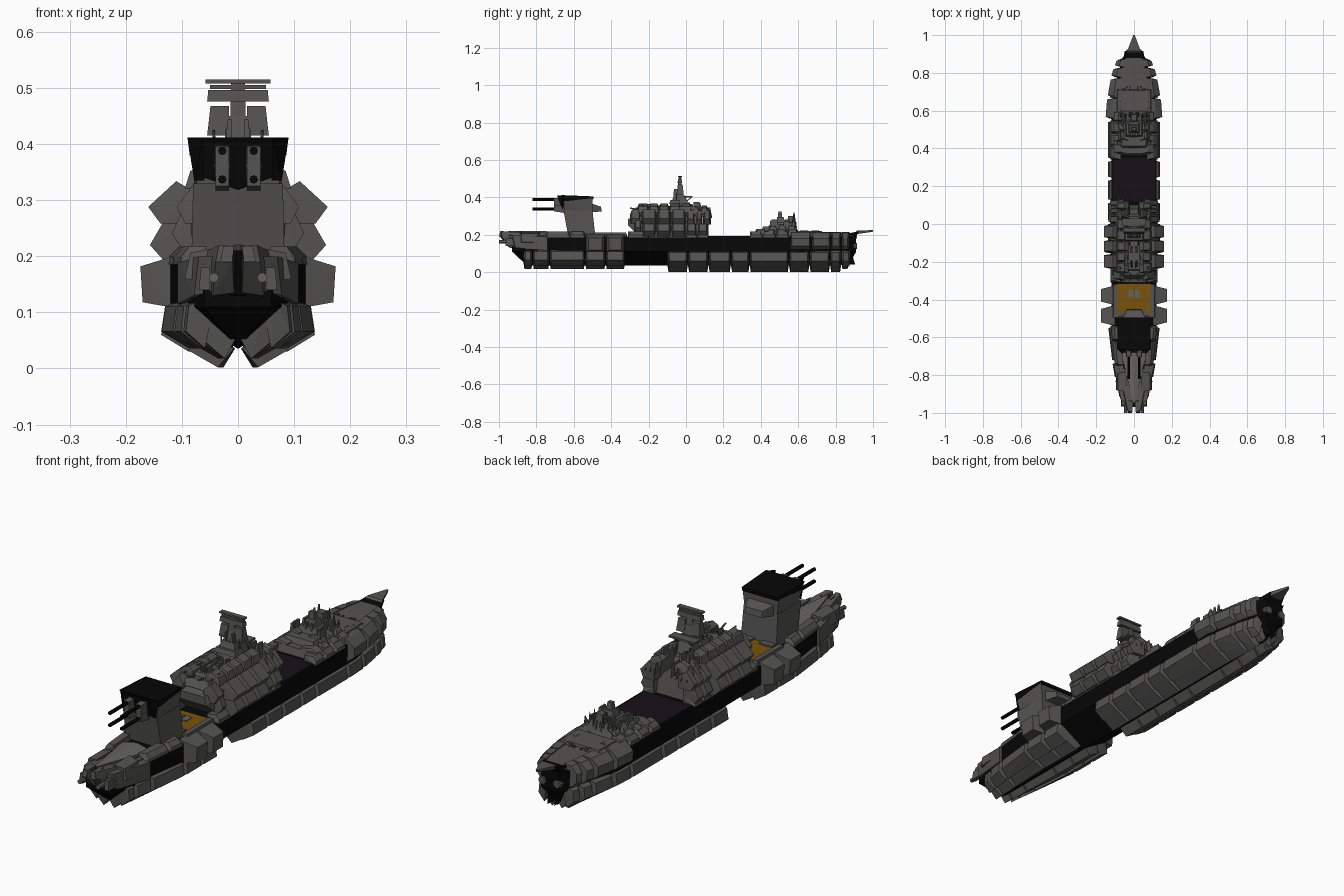
import bpy, bmesh, math, random
from mathutils import Vector

random.seed(4)

def material(name, rgb):
    m = bpy.data.materials.new(name)
    m.diffuse_color = (*rgb, 1)
    return m

GREY = material("armour_grey", (0.09, 0.088, 0.085))
DARK = material("hull_black", (0.002, 0.002, 0.002))
ORANGE = material("deck_orange", (0.19, 0.085, 0.004))
PURPLE = material("deck_purple", (0.009, 0.005, 0.009))
LIGHT = material("light_grey", (0.13, 0.127, 0.12))

def part(name, solids, mat=GREY, mirror=True):
    """One object from a list of convex point clouds, optionally mirrored in x."""
    bm = bmesh.new()
    for pts in solids:
        for s in ((1, -1) if mirror else (1,)):
            vs = [bm.verts.new((x * s, y, z)) for x, y, z in pts]
            bmesh.ops.convex_hull(bm, input=vs)
    bmesh.ops.delete(bm, geom=[v for v in bm.verts if not v.link_faces], context='VERTS')
    bmesh.ops.dissolve_limit(bm, angle_limit=0.01, verts=bm.verts[:], edges=bm.edges[:])
    bmesh.ops.recalc_face_normals(bm, faces=bm.faces[:])
    me = bpy.data.meshes.new(name)
    bm.to_mesh(me)
    bm.free()
    me.materials.append(mat)
    ob = bpy.data.objects.new(name, me)
    bpy.context.collection.objects.link(ob)
    return ob

def box(x0, x1, y0, y1, z0, z1, t=0.0):
    """Box whose top is drawn in by t along y and on the outer x side."""
    i = 0 if x0 >= 0 else t
    return [(x, y, z0) for x in (x0, x1) for y in (y0, y1)] + \
           [(x, y, z1) for x in (x0 + i, x1 - t) for y in (y0 + t, y1 - t)]

def rod(a, b, r, r2=None, n=8):
    a, b = Vector(a), Vector(b)
    q = (b - a).to_track_quat('Z', 'Y')
    return [tuple(c + q @ Vector((k * math.cos(i * math.tau / n), k * math.sin(i * math.tau / n), 0)))
            for c, k in ((a, r), (b, r if r2 is None else r2)) for i in range(n)]

def wedge(pairs):
    """Symmetric solid from points of (half width, y, z)."""
    return [(k * x, y, z) for x, y, z in pairs for k in (1, -1)]

PLAN = [(-1, .3), (-.9, .62), (-.75, .82), (-.54, 1), (.62, 1), (.8, .78), (.9, .52), (1, .3)]
def plan(y):
    for (a, p), (b, q) in zip(PLAN, PLAN[1:]):
        if y <= b:
            return p + (q - p) * (y - a) / (b - a)
    return .3

def slab(sec, y0, y1, ins=.01, fit=True, dz=0):
    """Armour plate: section of (x, z, outer); outer edges are chamfered along y."""
    out = []
    for x, z, o in sec:
        for y in (y0 + .001 + ins * o, y1 - .001 - ins * o):
            out.append((x * (plan(y) if fit else 1), y, z + dz))
    return out

def rows(sec, ys, **k):
    return [slab(sec, a, b, **k) for a, b in zip(ys, ys[1:])]

# Core hull with V keel
core = []
for y, s, zb in ((-.93, .5, .11), (-.85, .68, .035), (-.54, 1, .035), (.62, 1, .035), (.87, .55, .04), (.91, .35, .19)):
    for k in (1, -1):
        core += [(k * .12 * s, y, .11), (k * .12 * s, y, .19), (0, y, zb)]
part("core_hull", [core], DARK, False)

# Lower armour plates, two bands either side of the keel
belly = [(.008, .035, 0), (.036, .002, .5), (.095, .036, 1), (.07, .09, 0)]
bilge = [(.07, .09, 0), (.088, .03, .5), (.137, .06, 1), (.13, .105, 1), (.10, .118, 0)]
fore = [-.87, -.82, -.73, -.54, -.43, -.325]
aft = [-.1, .01, .12, .24, .34, .55, .66, .77, .83]
part("fore_belly_plates", rows(belly, fore, dz=.016) + rows(bilge, fore, dz=.006))
part("aft_belly_plates", rows(belly, aft) + rows(bilge, aft + [.88]) + rows(belly, [.83, .87], dz=.015))

# Deck-edge plates and heavy side sponsons
edge = [(.07, .185, 0), (.124, .185, 0), (.122, .2, 1), (.105, .217, 1), (.07, .217, 0)]
part("deck_edge_plates", rows(edge, [-.75, -.62, -.54]) + rows(edge, [-.31, -.2, -.1, 0, .06, .12])
     + rows(edge, [.34, .41, .48, .55]))
sponson = [(.10, .115, 0), (.10, .205, 0), (.125, .195, .3), (.174, .182, 1), (.17, .118, 1), (.125, .11, .3)]
part("fore_sponsons", rows(sponson, [-.54, -.43, -.325], fit=False, ins=.018))
stern_side = [(.07, .125, 0), (.07, .215, 0), (.115, .21, .5), (.15, .18, 1), (.148, .14, 1), (.12, .12, .3)]
part("stern_side_plates", rows(stern_side, [.555, .67, .775, .83, .875]))

# Bow: stem, cheek plates, pointed deck
part("bow_stem", [wedge([(.012, -.97, .21), (.012, -.94, .13), (.06, -.74, .195), (.06, -.74, .12)])], DARK, False)
part("bow_cheeks", [
    [(.007, -.995, .218), (.034, -.985, .22), (.01, -.995, .19), (.04, -.985, .19), (.007, -.95, .135), (.045, -.94, .13),
     (.007, -.9, .21), (.05, -.88, .21), (.03, -.73, .19), (.085, -.73, .195), (.007, -.76, .118), (.085, -.73, .118)],
    [(.035, -.955, .2), (.07, -.93, .2), (.035, -.94, .14), (.078, -.91, .13),
     (.06, -.74, .2), (.108, -.74, .188), (.06, -.74, .115), (.108, -.74, .115)],
    slab([(.04, .15, 0), (.04, .215, 0), (.085, .206, 1), (.095, .16, 1)], -.89, -.78, fit=False),
    box(.01, .032, -1, -.93, .19, .218, .006), box(.05, .07, -.965, -.9, .14, .18, .004)])
part("bow_deck", [wedge([(.004, -.95, .221), (.068, -.68, .203), (.008, -.68, .218), (.068, -.68, .19), (.004, -.93, .19)])], LIGHT, False)
part("bow_ports", [rod((.043, -1, .162), (.043, -.93, .162), .009)], LIGHT)

# Decks
part("orange_deck", [box(-.09, .09, -.5, -.315, .185, .205)], ORANGE, False)
part("deck_hatches", [box(.004, .03, -.39, -.35, .2, .208)], LIGHT)
part("purple_deck", [box(-.112, .112, .12, .35, .18, .193)], PURPLE, False)
part("orange_deck_rim", [box(.088, .115, -.5, -.315, .18, .212, .006), box(.02, .08, -.5, -.46, .2, .212)])

# Main gun turret
part("turret_pedestal", [wedge([(.083, -.63, .195), (.083, -.485, .195), (.08, -.655, .33), (.08, -.5, .33)])], GREY, False)
part("turret_head", [
    wedge([(.07, -.65, .315), (.075, -.5, .315), (.085, -.655, .38), (.085, -.5, .395)]),
    wedge([(.06, -.5, .32), (.06, -.5, .365), (.04, -.45, .325), (.04, -.455, .35)])], GREY, False)
part("turret_roof", [
    wedge([(.09, -.665, .412), (.086, -.495, .405), (.086, -.65, .38), (.082, -.495, .39)])], DARK, False)
part("turret_visor", [[(.062, -.69, .41), (.09, -.66, .41), (.078, -.66, .335), (.06, -.66, .335), (.062, -.67, .38)],
                      [(0, -.68, .405), (.075, -.66, .405), (.06, -.66, .34), (0, -.66, .318), (0, -.64, .4)]], DARK)
part("gun_mantlets", [[(x, y, z) for x, y, z in rod((.028, -.705, .36), (.028, -.64, .36), .013, .017)]
     , [(.016, -.705, .395), (.04, -.705, .395), (.016, -.705, .325), (.04, -.705, .325),
        (.014, -.64, .4), (.042, -.64, .4), (.016, -.64, .315), (.04, -.64, .315)]])
part("gun_barrels", [rod((.028, -.82, z), (.028, -.68, z), .0075) for z in (.388, .337)], DARK)

# Main superstructure: core, two rows of slanted plates, tapered front
part("bridge_core", [
    wedge([(.09, -.25, .19), (.1, .1, .19), (.07, -.31, .25), (.06, -.31, .285), (.1, -.24, .3), (.1, .08, .3)]),
    wedge([(.075, -.27, .28), (.08, .06, .28), (.05, -.24, .345), (.055, .04, .335)]),
    wedge([(.06, -.29, .3), (.05, -.27, .33), (.06, -.2, .33), (.06, -.2, .3)])], GREY, False)
low = [(.08, .2, 0), (.13, .19, .5), (.157, .22, 1), (.135, .258, 1), (.08, .26, 0)]
high = [(.07, .26, 0), (.138, .258, .5), (.16, .288, 1), (.11, .334, 1), (.07, .31, 0)]
small = lambda sec, f: [(x * f, z, o) for x, z, o in sec]
part("bridge_side_plates", rows(low, [-.235, -.16, -.08, 0], fit=False) + rows(high, [-.24, -.155, -.08, 0], fit=False)
     + rows(small(low, .86), [0, .06, .12], fit=False) + rows(small(high, .8), [0, .05, .09, .135], fit=False, dz=-.004)
     + rows(small(low, .75), [-.28, -.235], fit=False, dz=.02) + rows(small(high, .68), [-.3, -.24], fit=False))
crown = [(.03, .32, 0), (.095, .32, .3), (.085, .352, 1), (.05, .366, 1), (.03, .35, 0)]
part("bridge_crown_plates", rows(crown, [-.26, -.2, -.145, -.09, -.03, .03], fit=False, ins=.007)
     + rows(crown, [.03, .075, .12], fit=False, dz=-.01))

def clutter(n, xm, y0, y1, z0, h0, h1):
    out = []
    for i in range(n):
        x, y = random.uniform(.004, xm), random.uniform(y0, y1)
        w, d = random.uniform(.006, .014), random.uniform(.008, .022)
        out.append(box(x, x + w, y - d, y + d, z0, z0 + random.uniform(h0, h1), .003))
    return out
part("bridge_clutter", clutter(26, .075, -.23, .09, .32, .025, .055))
part("bridge_small_guns", [rod((x, y, z), (x + .004, y - .04, z + .008), .004, n=6)
     for x, y, z in ((.02, -.26, .335), (.06, -.23, .335), (.07, -.2, .35), (.03, .12, .3))])
part("bridge_rear_fins", [[(.02 + i * .022, .05, .3), (.03 + i * .022, .05, .3), (.025 + i * .024, .14, .29),
     (.025 + i * .024, .13, .345 - i * .015), (.025 + i * .022, .05, .35 - i * .012)] for i in range(4)])

# Command tower with stacked panels
part("tower_mast", [
    wedge([(.045, -.09, .34), (.045, .02, .34), (.03, -.065, .41), (.03, -.005, .41)]),
    wedge([(.024, -.06, .4), (.024, -.01, .4), (.02, -.045, .45), (.02, -.02, .45)]),
    wedge([(.014, -.045, .44), (.014, -.02, .44), (.012, -.038, .512), (.012, -.028, .512)]),
    box(-.06, .06, -.01, .03, .4, .408), box(-.05, .05, -.09, -.03, .365, .385, .006)], GREY, False)
part("tower_panels", [
    box(.016, .055, -.05, -.012, .415, .468, .006), box(.012, .022, -.068, -.03, .41, .445, .004),
    box(.0, .055, -.045, -.02, .476, .496, .002), box(0, .05, -.04, -.025, .498, .505), box(0, .058, -.043, -.022, .508, .515)])
part("tower_antennas", [rod((.043, -.05, .38), (.043, -.05, .425), .004, .002, 6), rod((.03, -.02, .36), (.035, .035, .405), .004, .002, 6)])

# Aft superstructure, stepped
part("aft_house", [
    box(-.1, .1, .36, .72, .18, .22, .012), box(-.075, .075, .4, .6, .215, .243, .012),
    box(-.05, .05, .46, .59, .24, .268, .01), box(-.03, .03, .48, .53, .26, .295, .008),
    box(-.014, .014, .49, .515, .29, .325, .004), box(-.02, .02, .54, .585, .26, .30, .006)], GREY, False)
step = [(.03, .2, 0), (.112, .2, .3), (.1, .22, 1), (.075, .232, 1), (.03, .225, 0)]
part("aft_step_plates", rows(step, [.37, .43, .48, .54, .6], fit=False) + rows(step, [.6, .66, .72], fit=False, dz=-.01)
     + rows(small(step, .75), [.44, .49, .54, .59], fit=False, dz=.022))
part("aft_clutter", clutter(16, .06, .46, .58, .235, .02, .05) + clutter(12, .07, .6, .74, .2, .01, .022))
part("aft_fins", [[(.02 + i * .02, .56, .24), (.03 + i * .02, .56, .24), (.025 + i * .02, .59, .25),
                   (.027 + i * .022, .575, .318 - i * .02), (.022 + i * .022, .58, .318 - i * .02)] for i in range(3)])

# Stern deck, spike and engines
part("stern_deck", [wedge([(.09, .7, .19), (.055, .87, .19), (.08, .71, .21), (.05, .86, .205), (.035, .91, .21), (.03, .9, .19)])], GREY, False)
part("stern_collar", [wedge([(.05, .87, .17), (.052, .87, .208), (.038, .925, .219), (.03, .91, .19)])], DARK, False)
part("stern_spike", [wedge([(.04, .89, .2), (.036, .915, .222), (.004, 1, .225), (.004, .998, .216), (.02, .92, .205)])], GREY, False)
part("stern_keel_fins", [[(.004, .8, .04), (.02, .8, .045), (.015, .905, .04), (.03, .88, .12), (.05, .8, .1)],
                         [(.04, .83, .1), (.07, .83, .12), (.045, .915, .19), (.03, .89, .12), (.06, .84, .19)]], DARK)
part("engine_nozzles", [rod((.034, .86, .14), (.034, .915, .14), .02, .017, 10)])
